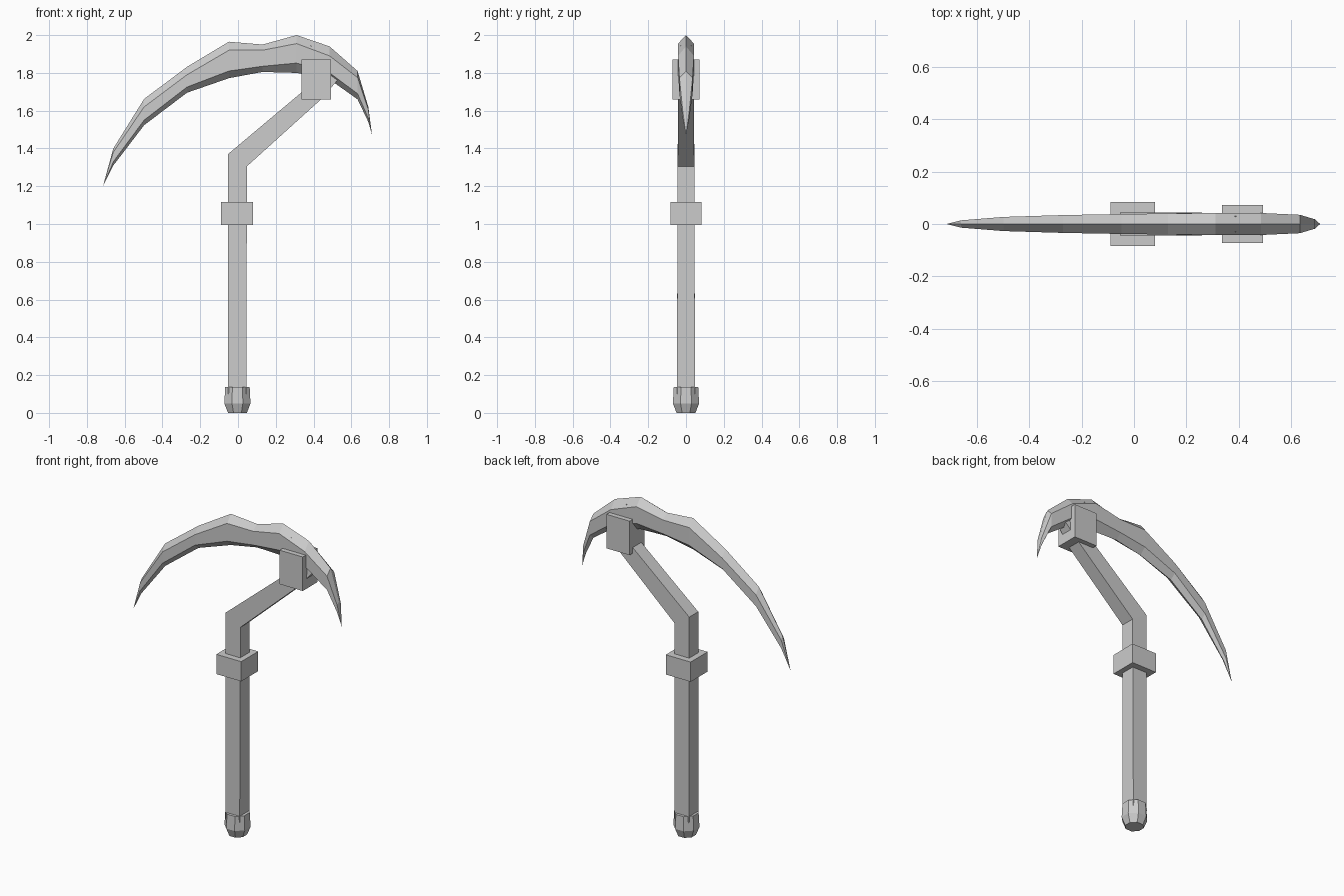
import bpy
import math
from mathutils import Vector

if "Cube" in bpy.data.objects:
    bpy.data.objects.remove(bpy.data.objects["Cube"])

grey = bpy.data.materials.new("plain grey")
grey.diffuse_color = (0.6, 0.6, 0.6, 1)
grey.use_nodes = True
grey.node_tree.nodes["Principled BSDF"].inputs["Base Color"].default_value = grey.diffuse_color


def loft(name, rings):
    """Skin equal-sized rings of points; one-point rings close to a tip."""
    verts, faces, idx = [], [], []
    for ring in rings:
        idx.append(list(range(len(verts), len(verts) + len(ring))))
        verts += ring
    for a, b in zip(idx, idx[1:]):
        n = max(len(a), len(b))
        for i in range(n):
            j = (i + 1) % n
            quad = [a[i % len(a)], a[j % len(a)], b[j % len(b)], b[i % len(b)]]
            faces.append(list(dict.fromkeys(quad)))
    faces += [f for f in (idx[0][::-1], idx[-1]) if len(f) > 2]
    mesh = bpy.data.meshes.new(name)
    mesh.from_pydata(verts, [], faces)
    mesh.materials.append(grey)
    obj = bpy.data.objects.new(name, mesh)
    bpy.context.collection.objects.link(obj)
    # consistent outward normals
    bpy.context.view_layer.objects.active = obj
    obj.select_set(True)
    bpy.ops.object.mode_set(mode='EDIT')
    bpy.ops.mesh.select_all(action='SELECT')
    bpy.ops.mesh.normals_make_consistent(inside=False)
    bpy.ops.object.mode_set(mode='OBJECT')
    obj.select_set(False)
    return obj


def bar_ring(left, right, y):
    (x0, z0), (x1, z1) = left, right
    return [(x0, -y, z0), (x1, -y, z1), (x1, y, z1), (x0, y, z0)]


def box(name, x0, x1, y, z0, z1):
    return loft(name, [bar_ring((x0, z), (x1, z), y) for z in (z0, z1)])


# Square shaft with a cranked arm that runs into the blade
loft("shaft", [
    bar_ring((-0.053, 0.10), (0.045, 0.10), 0.048),
    bar_ring((-0.053, 1.37), (0.047, 1.305), 0.044),
    bar_ring((0.34, 1.70), (0.44, 1.66), 0.042),
    bar_ring((0.385, 1.945), (0.53, 1.765), 0.03),
])

# Collar and head clamp
box("collar", -0.09, 0.08, 0.083, 0.995, 1.117)
box("head_clamp", 0.335, 0.493, 0.072, 1.66, 1.87)

# Eight-sided pommel
loft("pommel", [
    [(r * math.cos(math.radians(22.5 + 45 * k)) - 0.003,
      r * math.sin(math.radians(22.5 + 45 * k)), z) for k in range(8)]
    for r, z in ((0.054, 0), (0.075, 0.05), (0.07, 0.138))
])

# Curved blade: x, outer edge, upper ridge, lower ridge, inner edge, half thickness
sections = [
    (-0.66, 1.40, 1.38, 1.33, 1.31, 0.014),
    (-0.497, 1.662, 1.62, 1.55, 1.523, 0.027),
    (-0.27, 1.832, 1.79, 1.725, 1.695, 0.034),
    (-0.048, 1.965, 1.92, 1.81, 1.772, 0.038),
    (0.13, 1.95, 1.92, 1.835, 1.805, 0.040),
    (0.31, 2.00, 1.955, 1.852, 1.80, 0.042),
    (0.485, 1.94, 1.89, 1.80, 1.765, 0.042),
    (0.633, 1.81, 1.775, 1.69, 1.66, 0.035),
    (0.69, 1.62, 1.605, 1.56, 1.54, 0.018),
]
rings = [[(-0.715, 0, 1.20)]]
for x, top, up, low, bottom, t in sections:
    rings.append([(x, 0, top), (x, t, up), (x, t, low),
                  (x, 0, bottom), (x, -t, low), (x, -t, up)])
rings.append([(0.71, 0, 1.47)])
loft("blade", rings)
